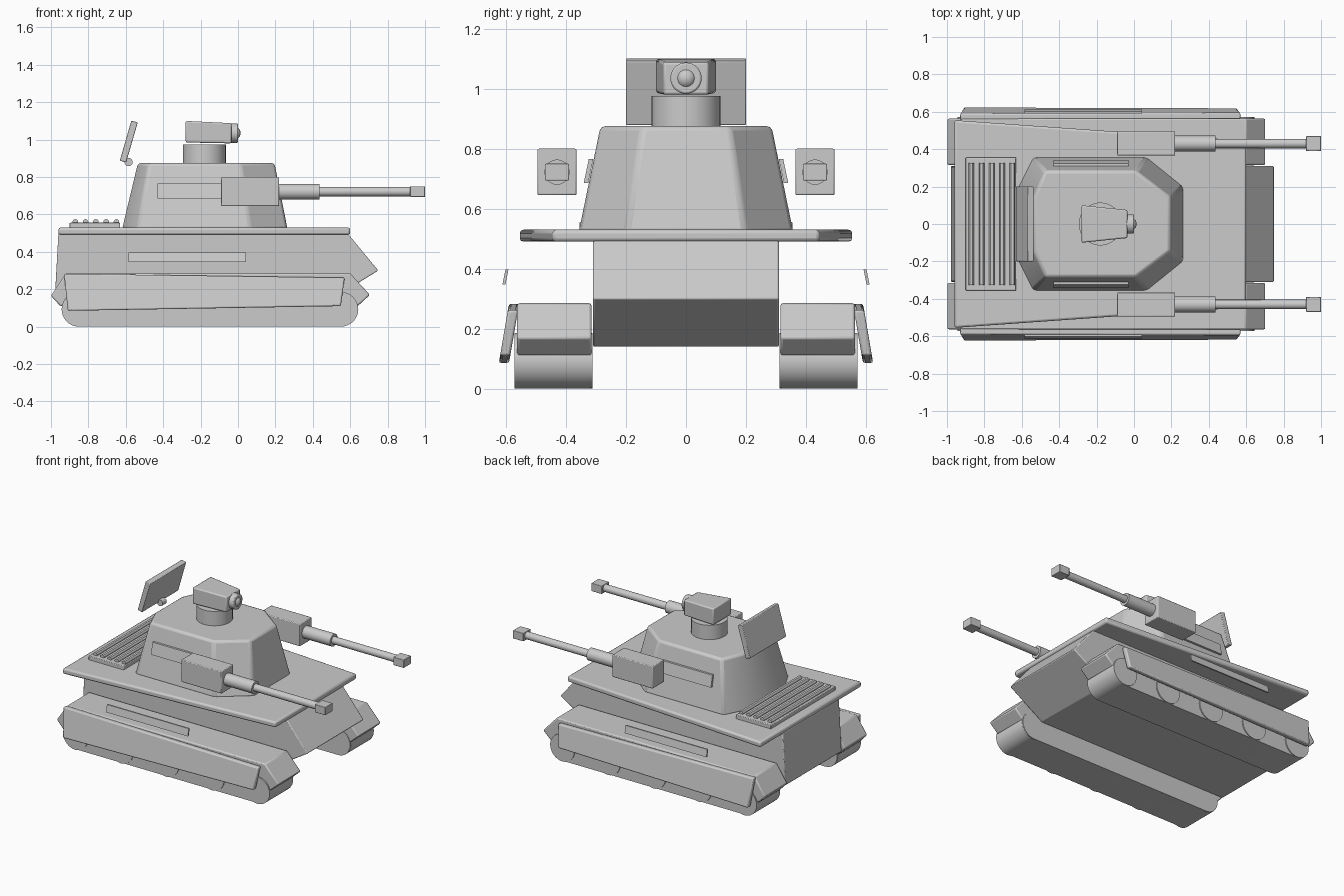
import bpy, bmesh, math
from mathutils import Matrix, Vector

if "Cube" in bpy.data.objects:
    bpy.data.objects.remove(bpy.data.objects["Cube"])

GREY = bpy.data.materials.new("armour_grey")
GREY.diffuse_color = (0.6, 0.6, 0.6, 1)
GREY.use_nodes = True
GREY.node_tree.nodes["Principled BSDF"].inputs["Base Color"].default_value = GREY.diffuse_color


def finish(name, bm, bevel=0.0):
    bmesh.ops.recalc_face_normals(bm, faces=bm.faces)
    me = bpy.data.meshes.new(name)
    bm.to_mesh(me)
    bm.free()
    ob = bpy.data.objects.new(name, me)
    bpy.context.collection.objects.link(ob)
    me.materials.append(GREY)
    if bevel:
        m = ob.modifiers.new("bevel", 'BEVEL')
        m.width, m.segments = bevel, 2
        m.limit_method, m.angle_limit = 'ANGLE', math.radians(30)
    bpy.ops.object.select_all(action='DESELECT')
    ob.select_set(True)
    bpy.context.view_layer.objects.active = ob
    bpy.ops.object.shade_smooth_by_angle(angle=math.radians(30))
    return ob


def loft(name, ring_a, ring_b, bevel=0.0):
    """Solid between two matching rings of 3D points."""
    bm = bmesh.new()
    a = [bm.verts.new(p) for p in ring_a]
    b = [bm.verts.new(p) for p in ring_b]
    n = len(a)
    bm.faces.new(a)
    bm.faces.new(b[::-1])
    for i in range(n):
        j = (i + 1) % n
        bm.faces.new((a[i], a[j], b[j], b[i]))
    return finish(name, bm, bevel)


def prism(name, pts, y0, y1, bevel=0.0, lean=0.0, z0=0.0):
    """Extrude an xz profile along y; lean shifts y with height above z0."""
    rings = [[(x, y + lean * (z - z0), z) for x, z in pts] for y in (y0, y1)]
    return loft(name, *rings, bevel)


def box(name, x0, x1, y0, y1, z0, z1, bevel=0.0):
    return prism(name, [(x0, z0), (x1, z0), (x1, z1), (x0, z1)], y0, y1, bevel)


def cylinder(name, start, end, r, seg=32, bevel=0.0):
    a, b = Vector(start), Vector(end)
    d = b - a
    mat = Matrix.Translation((a + b) / 2) @ d.to_track_quat('Z', 'Y').to_matrix().to_4x4()
    bm = bmesh.new()
    bmesh.ops.create_cone(bm, cap_ends=True, segments=seg, radius1=r, radius2=r,
                          depth=d.length, matrix=mat)
    return finish(name, bm, bevel)


def octagon(x0, x1, w, rear, front, nose, z):
    """Turret outline: rear and front are where the side chamfers begin."""
    half = [(x1, nose), (front, w), (rear, w), (x0, nose)]
    return [(x, y, z) for x, y in half] + [(x, -y, z) for x, y in half[::-1]]


# Hull and tapered deck
prism("hull", [(-0.98, 0.14), (0.49, 0.14), (0.75, 0.30), (0.585, 0.50), (-0.96, 0.50)],
      -0.31, 0.31, 0.006)
deck = [(-0.96, -0.555), (0.6, -0.445), (0.6, 0.445), (-0.96, 0.555)]
loft("deck", [(x, y, 0.49) for x, y in deck], [(x, y, 0.53) for x, y in deck], 0.012)

# Turret
loft("turret", octagon(-0.62, 0.265, 0.358, -0.54, 0.07, 0.2, 0.52),
     octagon(-0.535, 0.195, 0.285, -0.475, 0.01, 0.145, 0.875), 0.015)

# Sight on its turning ring
cylinder("sight_ring", (-0.18, 0, 0.86), (-0.18, 0, 0.975), 0.115)
loft("sight_head",
     [(-0.28, -0.1, 0.985), (-0.28, 0.1, 0.985), (-0.28, 0.1, 1.1), (-0.28, -0.1, 1.1)],
     [(-0.035, -0.075, 0.98), (-0.035, 0.075, 0.98), (-0.035, 0.075, 1.088), (-0.035, -0.075, 1.088)],
     0.008)
cylinder("lens_housing", (-0.05, 0, 1.035), (0.0, 0, 1.035), 0.052, bevel=0.006)
bm = bmesh.new()
bmesh.ops.create_uvsphere(bm, u_segments=24, v_segments=12, radius=0.036,
                          matrix=Matrix.Translation((-0.022, 0, 1.035)))
finish("lens", bm)

# Radar panel with its mount
prism("radar_panel", [(-0.632, 0.888), (-0.598, 0.878), (-0.536, 1.092), (-0.57, 1.102)],
      -0.2, 0.2, 0.004)
cylinder("radar_mount", (-0.585, -0.022, 0.88), (-0.585, 0.022, 0.88), 0.022, 16)

# Engine grille with slats
box("engine_grille", -0.9, -0.63, -0.355, 0.355, 0.525, 0.556, 0.004)
for i in range(5):
    x = -0.87 + i * 0.055
    cylinder("grille_slat", (x, -0.325, 0.56), (x, 0.325, 0.56), 0.015, 12)

for s in (-1, 1):
    # Track belt: two half circles joined by straight runs
    belt = []
    for cx, a0 in ((0.55, -90), (-0.85, 90)):
        for k in range(17):
            a = math.radians(a0 + k * 11.25)
            belt.append((cx + 0.092 * math.cos(a), 0.093 + 0.092 * math.sin(a)))
    prism("track", belt, s * 0.312, s * 0.565)
    # Road wheels
    for i in range(5):
        x = -0.85 + i * 0.35
        cylinder("road_wheel", (x, s * 0.32, 0.093), (x, s * 0.572, 0.093), 0.093)
    # Fender over the track
    prism("fender", [(-0.95, 0.11), (-1.0, 0.165), (-0.92, 0.285), (0.6, 0.285),
                     (0.705, 0.17), (0.64, 0.11)], s * 0.315, s * 0.563, 0.008)
    # Leaning skirt and the slim plate above it
    prism("side_skirt", [(-0.91, 0.085), (0.55, 0.11), (0.57, 0.262), (-0.93, 0.283)],
          s * 0.59, s * 0.624, 0.008, lean=-s * 0.17, z0=0.085)
    prism("side_plate", [(-0.585, 0.347), (0.043, 0.347), (0.043, 0.397), (-0.585, 0.397)],
          s * 0.602, s * 0.612, lean=-s * 0.2, z0=0.347)
    # Turret side plate
    prism("turret_plate", [(-0.43, 0.685), (-0.03, 0.685), (-0.03, 0.765), (-0.43, 0.765)],
          s * 0.326, s * 0.341, lean=-s * 0.21, z0=0.685)
    # Side gun
    y, z = s * 0.43, 0.722
    box("gun_housing", -0.09, 0.22, y - 0.065, y + 0.065, 0.645, 0.8, 0.005)
    cylinder("gun_sleeve", (0.21, y, z), (0.435, y, z), 0.042, 24)
    cylinder("gun_barrel", (0.42, y, z), (0.94, y, z), 0.025, 24)
    box("gun_muzzle", 0.92, 1.0, y - 0.04, y + 0.04, z - 0.028, z + 0.028, 0.003)
